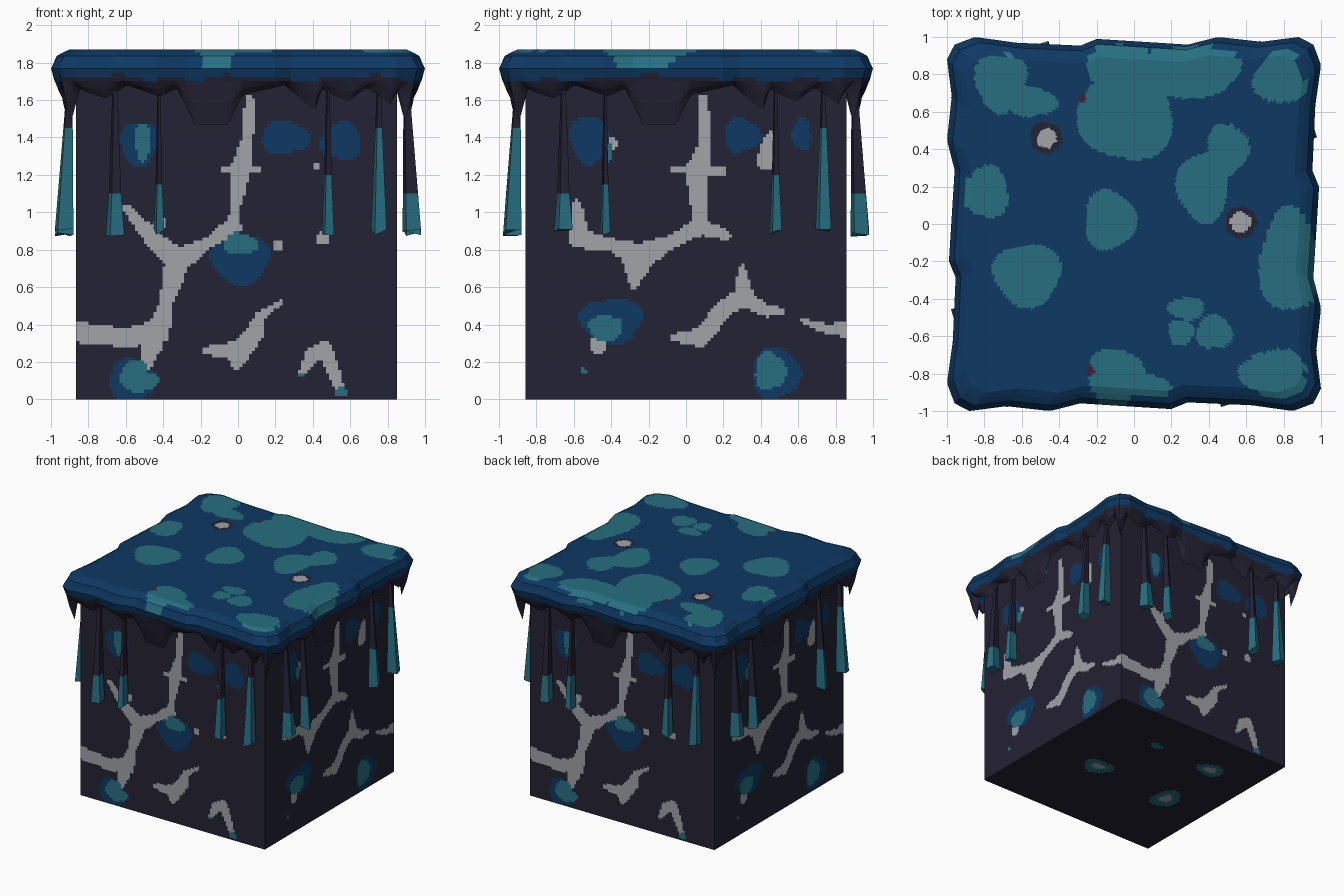
import bpy, bmesh, math, random

if "Cube" in bpy.data.objects:
    bpy.data.objects.remove(bpy.data.objects["Cube"])
random.seed(4)

# ---------- colours ----------
def lin(c):
    c /= 255
    return c / 12.92 if c < 0.04045 else ((c + 0.055) / 1.055) ** 2.4

MATS = []
for name, rgb in [("dark_stone", (36, 34, 52)), ("deep_blue", (14, 56, 99)),
                  ("teal", (39, 111, 129)), ("pale_grey", (161, 163, 169)),
                  ("dark_maroon", (66, 32, 48))]:
    m = bpy.data.materials.new(name)
    m.diffuse_color = (*[lin(c) for c in rgb], 1)
    m.use_nodes = True
    m.node_tree.nodes["Principled BSDF"].inputs["Base Color"].default_value = m.diffuse_color
    MATS.append(m)
DARK, BLUE, TEAL, GREY, MAROON = range(5)

def finish(bm, name, fix_normals=True):
    bmesh.ops.remove_doubles(bm, verts=bm.verts, dist=0.0005)
    if fix_normals:
        bmesh.ops.recalc_face_normals(bm, faces=bm.faces)
    me = bpy.data.meshes.new(name)
    bm.to_mesh(me)
    bm.free()
    for m in MATS:
        me.materials.append(m)
    ob = bpy.data.objects.new(name, me)
    bpy.context.collection.objects.link(ob)
    return ob

# ---------- helpers ----------
def side(k, s, out, z):
    """Point on side k (0 front, 1 right, 2 back, 3 left)."""
    x, y = s, -out
    for _ in range(k):
        x, y = -y, x
    return (x, y, z)

def lerp(pts, s):
    for (a, p), (b, q) in zip(pts, pts[1:]):
        if s <= b:
            return p + (q - p) * (s - a) / (b - a)
    return pts[-1][1]

def in_blobs(blobs, x, y):
    for i, (cx, cy, rx, ry) in enumerate(blobs):
        dx, dy = (x - cx) / rx, (y - cy) / ry
        d = dx * dx + dy * dy
        if d < 1.4 and d < 1 + 0.17 * math.sin(3 * math.atan2(dy, dx) + i * 2):
            return True
    return False

def in_strokes(strokes, x, y):
    for path in strokes:
        for (ax, ay, ar), (bx, by, br) in zip(path, path[1:] or path):
            dx, dy = bx - ax, by - ay
            L = dx * dx + dy * dy
            t = max(0, min(1, ((x - ax) * dx + (y - ay) * dy) / L)) if L else 0
            r = ar + (br - ar) * t
            if (x - ax - dx * t) ** 2 + (y - ay - dy * t) ** 2 < r * r:
                return True
    return False

# ---------- painted patterns: strokes (s, z, radius), blobs (s, z, rs, rz) ----------
FRONT_GREY = [
    [(.07, 1.6, .025), (.06, 1.4, .03), (.02, 1.22, .055), (-.01, 1, .025), (-.02, .92, .05),
     (-.15, .84, .03), (-.31, .74, .065), (-.45, .86, .045), (-.58, 1.02, .025)],
    [(-.07, 1.23, .015), (.12, 1.23, .02)], [(-.45, .88, .03), (-.4, .95, .025)],
    [(-.32, .72, .065), (-.38, .5, .035), (-.42, .36, .065), (-.6, .33, .05), (-.86, .36, .055)],
    [(-.45, .3, .06), (-.48, .19, .03)],
    [(-.16, .26, .022), (.02, .26, .055), (.1, .36, .05), (.13, .45, .025), (.24, .52, .012)],
    [(0, .2, .04), (.03, .26, .05)],
    [(.34, .13, .012), (.4, .23, .04), (.47, .27, .045), (.52, .15, .035), (.56, .03, .02)],
    [(.43, 1.25, .022)], [(.22, .82, .03)], [(.46, .86, .035)]]
FRONT_BLUE = [(-.52, 1.37, .1, .12), (.26, 1.4, .13, .09), (.56, 1.38, .11, .1),
              (.02, .75, .16, .13), (-.56, .1, .12, .12)]
FRONT_TEAL = [(-.5, 1.38, .045, .1), (.02, .83, .09, .06), (-.54, .12, .08, .09),
              (-.46, .1, .05, .04), (.56, .04, .03, .03), (.35, .13, .015, .015)]
RIGHT_GREY = [
    [(.09, 1.6, .03), (.1, 1.35, .035), (.06, 1.22, .065), (.07, 1, .04), (.08, .93, .05),
     (-.08, .84, .035), (-.25, .76, .075), (-.4, .83, .03), (-.57, .86, .055), (-.58, 1.04, .025)],
    [(-.07, 1.23, .02), (.19, 1.22, .025)], [(-.26, .74, .09), (-.28, .6, .015)],
    [(.08, .92, .04), (.21, .88, .03)],
    [(-.07, .33, .02), (.08, .33, .05), (.2, .48, .045), (.31, .55, .055), (.3, .7, .02)],
    [(.31, .54, .05), (.44, .47, .03), (.51, .47, .02)],
    [(.62, .42, .012), (.74, .38, .025), (.87, .37, .04)],
    [(.43, 1.28, .055), (.45, 1.4, .03)], [(-.39, 1.37, .03)], [(-.47, .29, .045)]]
RIGHT_BLUE = [(-.52, 1.39, .1, .13), (.3, 1.41, .1, .09), (.62, 1.42, .05, .09),
              (-.4, .42, .17, .12), (.48, .14, .13, .14)]
RIGHT_TEAL = [(-.43, .38, .09, .07), (.45, .15, .085, .1), (-.11, 1.6, .03, .02),
              (-.42, 1.32, .03, .05), (-.55, .15, .015, .015)]
WALLS = [(FRONT_GREY, FRONT_BLUE, FRONT_TEAL), (RIGHT_GREY, RIGHT_BLUE, RIGHT_TEAL)]
TOP_TEAL = [(-.71, .76, .14, .16), (-.54, .65, .13, .08), (-.79, .17, .12, .14),
            (-.57, -.27, .18, .17), (-.13, .02, .14, .16), (-.04, .6, .25, .27),
            (.28, .82, .3, .14), (-.05, .84, .22, .12), (.78, .78, .14, .14),
            (.37, .2, .14, .19), (.5, .4, .11, .14), (.83, -.2, .16, .28),
            (.28, -.45, .1, .06), (.25, -.58, .07, .07), (.43, -.58, .1, .09),
            (.75, -.8, .18, .13), (-.1, -.82, .15, .16), (.08, -.87, .12, .06)]
TOP_MAROON = [(-.28, .67, .02, .025), (-.23, -.78, .017, .03)]
HOLES = [(-.47, .46), (.57, .01)]
BASE_TEAL = [(.3, -.1, .13, .1), (-.43, .43, .12, .09), (-.45, -.15, .11, .14), (.15, .45, .06, .04)]
BASE_GREY = [(.3, -.1, .06, .04), (-.43, .43, .06, .04), (-.45, -.15, .05, .06)]

# ---------- main block: four painted walls and a painted underside ----------
HALF, TALL, N = 0.857, 1.8, 104

def grid(bm, fn, paint, nu, nv):
    vs = [[bm.verts.new(fn(i / nu, j / nv)) for j in range(nv + 1)] for i in range(nu + 1)]
    for i in range(nu):
        for j in range(nv):
            f = bm.faces.new((vs[i][j], vs[i + 1][j], vs[i + 1][j + 1], vs[i][j + 1]))
            f.material_index = paint((i + .5) / nu, (j + .5) / nv)

bm = bmesh.new()
for k in range(4):
    grey, blue, teal = WALLS[k % 2]
    def paint(u, v):
        s, z = (2 * u - 1) * HALF, v * TALL
        if in_blobs(teal, s, z): return TEAL
        if in_strokes(grey, s, z): return GREY
        return BLUE if in_blobs(blue, s, z) else DARK
    grid(bm, lambda u, v: side(k, (2 * u - 1) * HALF, HALF, v * TALL), paint, N, N)

def paint_base(u, v):
    x, y = (2 * u - 1) * HALF, (2 * v - 1) * HALF
    if in_blobs(BASE_GREY, x, y): return GREY
    return TEAL if in_blobs(BASE_TEAL, x, y) else DARK
grid(bm, lambda u, v: ((2 * u - 1) * HALF, (2 * v - 1) * HALF, 0), paint_base, N, N)
block = finish(bm, "stone_block")
block.location.x = -0.008

# ---------- overhanging cap with ragged skirt ----------
OUTLINE = [(-1, .94), (-.88, .98), (-.7, .955), (-.45, .98), (-.3, .94), (.2, .97),
           (.3, .935), (.65, .95), (.85, .98), (1, .94)]
SKIRT = [(-1, 1.48), (-.92, 1.66), (-.77, 1.61), (-.65, 1.68), (-.45, 1.62), (-.36, 1.66),
         (-.26, 1.47), (-.06, 1.47), (.03, 1.63), (.28, 1.68), (.46, 1.55), (.5, 1.66),
         (.65, 1.59), (.75, 1.67), (.88, 1.58), (.94, 1.66), (1, 1.48)]
TOP_ROWS, SIDE_N = 52, 100
RIM = [(.92, 1.87), (.955, 1.855), (.99, 1.835), (1.005, 1.8), (1.02, 1.77),
       (1.013, 1.745), (1.007, 1.722), (1, 1.70)]

def paint_cap(c):
    if c.z < 1.718 + .012 * math.sin(9 * c.x + 5 * c.y) + .008 * math.sin(23 * (c.x - c.y)):
        return DARK
    for hx, hy in HOLES:
        d = math.hypot(c.x - hx, c.y - hy)
        if d < .055: return GREY
        if d < .085: return DARK
    if in_blobs(TOP_MAROON, c.x, c.y): return MAROON
    return TEAL if c.z > 1.77 and in_blobs(TOP_TEAL, c.x, c.y) else BLUE

bm = bmesh.new()
rows = [(.92 * i / TOP_ROWS, 1.87) for i in range(1, TOP_ROWS)] + RIM
loops = []
for f, z in rows + [(.98, None), (.95, None)]:
    loop = []
    for k in range(4):
        for j in range(SIDE_N):
            s = -1 + 2 * j / SIDE_N
            o = lerp(OUTLINE, s) * f
            low = lerp(SKIRT, s)
            zz = z if z else (low if f < .97 else (1.70 + low) / 2)
            loop.append(bm.verts.new(side(k, s * o, o, zz)))
    loops.append(loop)
bm.faces.new(loops[0])
M = 4 * SIDE_N
for a, b in zip(loops, loops[1:]):
    for i in range(M):
        bm.faces.new((a[i], b[i], b[(i + 1) % M], a[(i + 1) % M]))
for f in bm.faces:
    f.material_index = paint_cap(f.calc_center_median())
finish(bm, "overhanging_cap")

# ---------- hanging drips: (position, half width, height where teal starts) ----------
DRIPS = [(-.65, .05, 1.1), (-.42, .028, 1.15), (.48, .033, 1.2), (.74, .042, 1.45)]
bm = bmesh.new()
for k in range(4):
    for s, w, zt in DRIPS:
        s += random.uniform(-.015, .015)
        loops = []
        for z, g in [(1.68, .25), (zt, .3 + .5 * (1.68 - zt) / .8), (.9, 1)]:
            drop = (1.68 - z) / .8
            mid, dep = .9 + .03 * drop, .015 + .035 * drop
            loops.append([bm.verts.new(side(k, s + a * w * g, mid + b * dep,
                          z + (random.uniform(-.03, .015) if z == .9 else 0)))
                          for a, b in ((-1, -.6), (.7, -1), (1, .7), (-.5, 1))])
        for n, (p, q) in enumerate(zip(loops, loops[1:])):
            for i in range(4):
                f = bm.faces.new((p[i], q[i], q[(i + 1) % 4], p[(i + 1) % 4]))
                f.material_index = TEAL if n else DARK
        bm.faces.new(loops[0])
        bm.faces.new(loops[-1]).material_index = TEAL
finish(bm, "hanging_drips")
